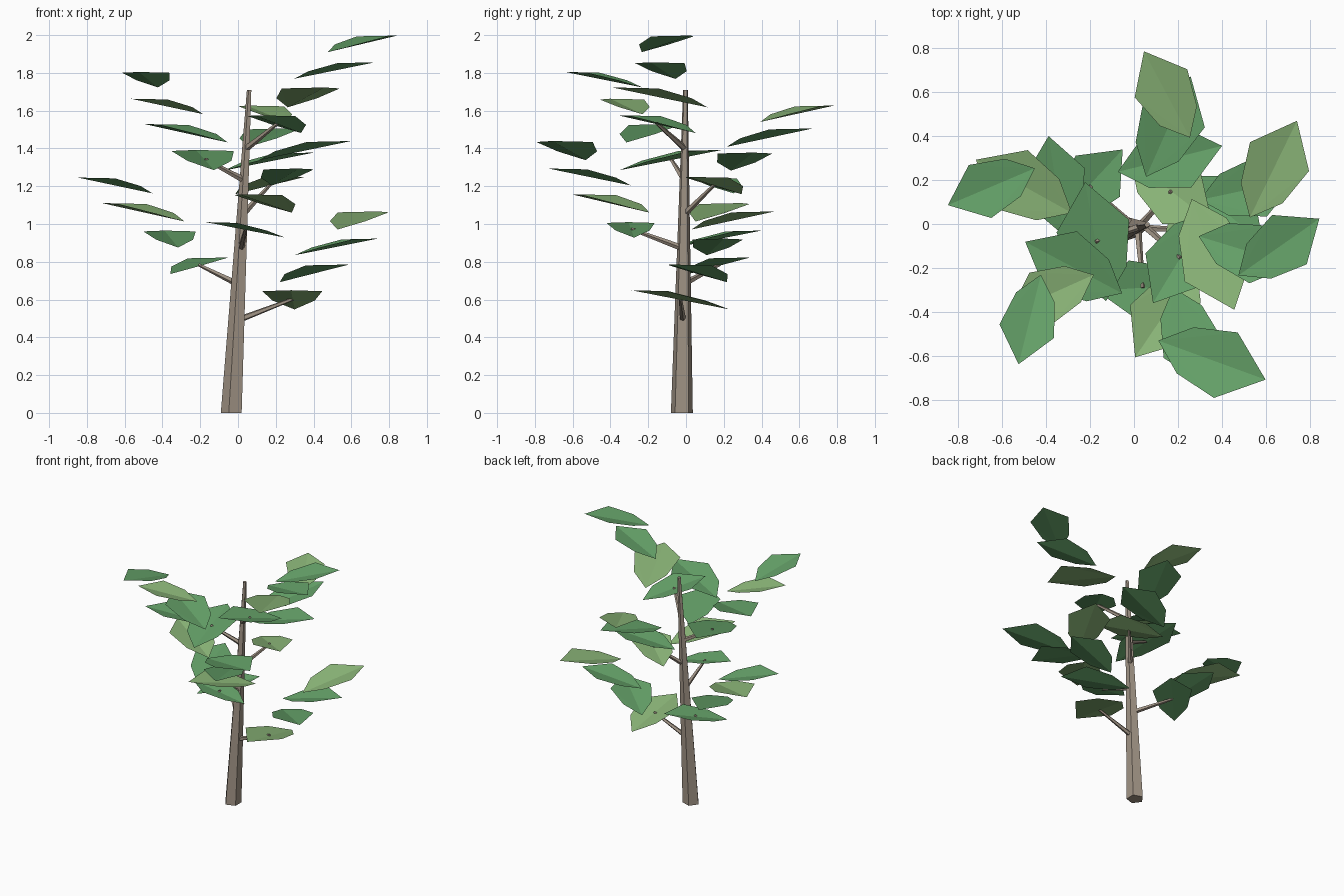
import bpy
from math import cos, sin, radians
from mathutils import Vector, Matrix

if "Cube" in bpy.data.objects:
    bpy.data.objects.remove(bpy.data.objects["Cube"])


def material(name, rgb):
    m = bpy.data.materials.new(name)
    m.diffuse_color = (*rgb, 1)
    m.use_nodes = True
    m.node_tree.nodes["Principled BSDF"].inputs["Base Color"].default_value = m.diffuse_color
    return m


BARK = material("bark", (0.36, 0.30, 0.24))
LIGHT = material("light_leaf", (0.26, 0.47, 0.19))
DARK = material("dark_leaf", (0.13, 0.36, 0.14))


def add_mesh(name, verts, faces, mat):
    me = bpy.data.meshes.new(name)
    me.from_pydata([tuple(v) for v in verts], [], faces)
    me.materials.append(mat)
    ob = bpy.data.objects.new(name, me)
    bpy.context.collection.objects.link(ob)
    return ob


# tapered five-sided prism between two points
def taper(name, a, b, ra, rb, rot, start=0):
    a, b = Vector(a), Vector(b)
    n = 5
    ring = [Vector((cos(radians(start + 72 * i)), sin(radians(start + 72 * i)), 0))
            for i in range(n)]
    verts = [a + rot @ (p * ra) for p in ring] + [b + rot @ (p * rb) for p in ring]
    faces = [(i, (i + 1) % n, n + (i + 1) % n, n + i) for i in range(n)]
    faces += [tuple(reversed(range(n))), tuple(range(n, 2 * n))]
    add_mesh(name, verts, faces, BARK)


# six-cornered leaf folded along its midrib, rising from base to tip
def leaf(name, center, angle, length, mat):
    shape = [(-.5, 0, -.10), (-.25, .215, -.01), (.13, .305, .085),
             (.5, 0, .095), (.13, -.305, .085), (-.25, -.215, -.01)]
    rot = Matrix.Rotation(radians(angle), 3, 'Z')
    verts = [Vector(center) + rot @ (Vector(p) * length) for p in shape]
    add_mesh(name, verts, [(0, 2, 1), (0, 3, 2), (0, 4, 3), (0, 5, 4)], mat).data.flip_normals()


# trunk
FOOT, TOP = Vector((-.03, -.022, 0)), Vector((.06, -.003, 1.71))
taper("trunk", FOOT, TOP, .061, .013, Matrix.Identity(3), 36)

# per branch: start height, inner leaf centre, outer leaf centre, inner leaf angle, leaf lengths
BRANCHES = [
    (.49, (.29, -.03, .60), (.635, .25, 1.02), -92, (.52, .48, .45, .49)),
    (.68, (-.205, .175, .78), (-.65, .17, 1.205), 47, (.45, .46, .50, .43)),
    (.87, (.04, -.29, .97), (.355, -.62, 1.39), -176, (.42, .50, .46, .52)),
    (1.05, (.17, .15, 1.205), (.15, .59, 1.585), -38, (.47, .49, .50, .445)),
    (1.23, (-.175, -.08, 1.34), (-.475, -.435, 1.765), 100, (.55, .50, .42, .42)),
    (1.40, (.21, -.155, 1.53), (.66, -.105, 1.955), -121, (.48, .54, .45, .45)),
]

count = 0
for b, (h, inner, outer, angle, lengths) in enumerate(BRANCHES, 1):
    start = FOOT.lerp(TOP, h / TOP.z)
    inner, outer = Vector(inner), Vector(outer)
    rot = (inner - start).to_track_quat('Z', 'Y').to_matrix()
    taper(f"branch_{b}", start, inner + Vector((0, 0, .003)), .018, .009, rot)
    # four leaves step outward and turn about 52 degrees each
    for i, length in enumerate(lengths):
        leaf(f"leaf_{b}_{i + 1}", inner.lerp(outer, i / 3), angle + 52 * i, length,
             DARK if count % 3 else LIGHT)
        count += 1
